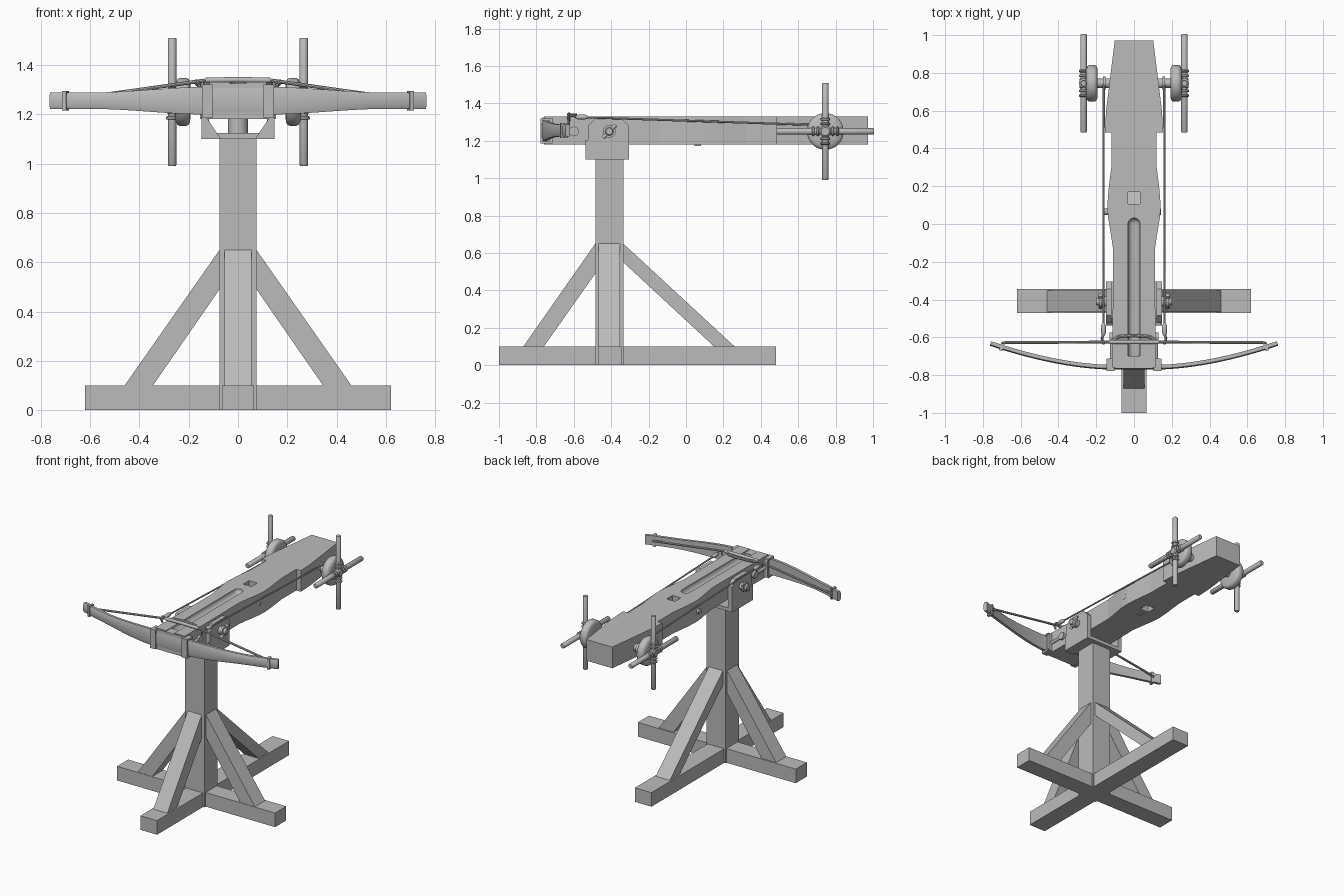
import bpy, bmesh, math
from mathutils import Vector

cube = bpy.data.objects.get("Cube")
if cube:
    bpy.data.objects.remove(cube, do_unlink=True)

wood = bpy.data.materials.new("plain_grey")
wood.use_nodes = True
wood.diffuse_color = (0.5, 0.5, 0.5, 1)
wood.node_tree.nodes["Principled BSDF"].inputs["Base Color"].default_value = (0.5, 0.5, 0.5, 1)


def make(name, bm, smooth=False):
    bmesh.ops.recalc_face_normals(bm, faces=bm.faces)
    me = bpy.data.meshes.new(name)
    bm.to_mesh(me)
    bm.free()
    ob = bpy.data.objects.new(name, me)
    bpy.context.collection.objects.link(ob)
    me.materials.append(wood)
    if smooth:
        bpy.ops.object.select_all(action='DESELECT')
        ob.select_set(True)
        bpy.context.view_layer.objects.active = ob
        bpy.ops.object.shade_smooth_by_angle(angle=math.radians(40))
    return ob


def box(name, xs, ys, zs):
    bm = bmesh.new()
    bmesh.ops.create_cube(bm, size=1)
    for v in bm.verts:
        v.co = [a[0] if c < 0 else a[1] for c, a in zip(v.co, (xs, ys, zs))]
    return make(name, bm)


def prism(name, pts, lo, hi, place):
    """Extrude a 2D outline from lo to hi; place maps (u, v, w) to a point."""
    bm = bmesh.new()
    rings = [[bm.verts.new(place(u, v, w)) for u, v in pts] for w in (lo, hi)]
    bm.faces.new(rings[0])
    bm.faces.new(rings[1])
    n = len(pts)
    for i in range(n):
        j = (i + 1) % n
        bm.faces.new((rings[0][i], rings[0][j], rings[1][j], rings[1][i]))
    return make(name, bm)


def lathe(name, profile, a, axis, seg=24):
    """Revolve (distance, radius) pairs about an axis through point a."""
    d = Vector(axis).normalized()
    side = d.orthogonal().normalized()
    up = d.cross(side)
    bm = bmesh.new()
    rings = []
    for t, r in profile:
        rings.append([bm.verts.new(Vector(a) + d * t + r * (side * math.cos(k) + up * math.sin(k)))
                      for k in (2 * math.pi * i / seg for i in range(seg))])
    for p, q in zip(rings, rings[1:]):
        for i in range(seg):
            j = (i + 1) % seg
            bm.faces.new((p[i], p[j], q[j], q[i]))
    bm.faces.new(rings[0])
    bm.faces.new(rings[-1])
    return make(name, bm, True)


def rod(name, a, b, r, seg=16):
    d = Vector(b) - Vector(a)
    return lathe(name, [(0, r), (d.length, r)], a, d, seg)


def ring(name, c, axis, r, t):
    return lathe(name, [(-t, r * .8), (-t * .5, r), (t * .5, r), (t, r * .8)], c, axis, 16)


def cut(ob, cutter):
    cutter.hide_render = True
    m = ob.modifiers.new("cut", 'BOOLEAN')
    m.operation, m.solver, m.object = 'DIFFERENCE', 'EXACT', cutter
    bpy.context.view_layer.update()
    ev = ob.evaluated_get(bpy.context.evaluated_depsgraph_get())
    me = bpy.data.meshes.new_from_object(ev)
    ob.modifiers.clear()
    ob.data = me
    bpy.data.objects.remove(cutter, do_unlink=True)


PY = -0.41   # post centre
# Stand
box("post", (-.075, .075), (PY - .075, PY + .075), (0, 1.1))
box("base_beam_side", (-.62, .62), (-.47, -.345), (0, .1))
box("base_beam_long", (-.065, .065), (-1, .48), (0, .1))
for s, n in ((-1, "right"), (1, "left")):
    prism(n + "_brace", [(.075, .65), (.46, .1), (.345, .1), (.075, .49)], PY - .057, PY + .057,
          lambda u, v, w: (s * u, w, v))
prism("front_brace", [(-.485, .65), (-.87, .1), (-.76, .1), (-.485, .49)], -.055, .055,
      lambda u, v, w: (w, u, v))
prism("rear_brace", [(-.335, .65), (.26, .1), (.15, .1), (-.335, .55)], -.055, .055,
      lambda u, v, w: (w, u, v))

# Swivel cradle
box("cradle_floor", (-.148, .148), (-.525, -.305), (1.1, 1.125))
rod("swivel_neck", (0, PY, 1.1), (0, PY, 1.19), .04, 24)

# Stock with bolt groove and trigger slot
half = [(.115, -.76), (.11, -.14), (.12, -.07), (.138, .04), (.141, .1), (.135, .18), (.118, .32),
        (.118, .485), (.154, .485), (.148, .6), (.102, .972)]
outline = half + [(-x, y) for x, y in reversed(half)]
stock = prism("stock", outline, 1.18, 1.33, lambda u, v, w: (u, v, w))
R = .032
groove = [(0, R)] + [(.77 + R * math.sin(a), max(R * math.cos(a), .0005))
                     for a in (i * math.pi / 16 for i in range(9))]
cut(stock, lathe("groove_cutter", groove, (0, -.77, 1.328), (0, 1, 0)))
cut(stock, box("slot_cutter", (-.033, .033), (.105, .17), (1.1, 1.4)))
rod("trigger_pin", (-.155, .065, 1.25), (.142, .065, 1.25), .017)
box("trigger_tip", (-.018, .018), (.045, .08), (1.172, 1.19))

# Bow: tapered limbs swept along a curve
def limb_y(x):
    return -.757 + .125 * max(0, (abs(x) - .13) / .63) ** 1.7


def limb_h(x):
    t = min(1, max(0, (abs(x) - .12) / .48))
    return .056 - .023 * t * t * (3 - 2 * t)


bm = bmesh.new()
prev = None
N = 48
for i in range(N + 1):
    x = -.76 + 1.52 * i / N
    slope = (limb_y(x + .005) - limb_y(x - .005)) / .01
    nrm = Vector((-slope, 1, 0)).normalized()
    h, z = limb_h(x), 1.255
    loop = []
    for d, k in ((-.013, -.6), (-.013, .6), (-.007, 1), (.012, 1), (.012, -1), (-.007, -1)):
        loop.append(bm.verts.new(Vector((x, limb_y(x), z + k * h)) + nrm * d))
    if prev:
        for a in range(6):
            b = (a + 1) % 6
            bm.faces.new((prev[a], prev[b], loop[b], loop[a]))
    else:
        bm.faces.new(loop)
    prev = loop
bm.faces.new(prev)
make("bow", bm, True)
box("bow_seat", (-.1, .1), (-.766, -.7), (1.185, 1.325))


def rope(name, pts, r):
    for i, (a, b) in enumerate(zip(pts, pts[1:])):
        rod(f"{name}_{i + 1}", a, b, r, 8)


for s, n in ((-1, "right"), (1, "left")):
    # Cradle cheek, front gusset, side pivot with its locking bar
    prism(n + "_cradle_cheek", [(-.525, 1.1), (-.305, 1.1), (-.305, 1.28), (-.345, 1.32),
                                (-.485, 1.32), (-.525, 1.28)],
          s * .118, s * .148, lambda u, v, w: (w, u, v))
    prism(n + "_cradle_gusset", [(.07, 1.1), (.148, 1.1), (.148, 1.205), (.14, 1.205)], -.537, -.5,
          lambda u, v, w: (s * u, w, v))
    lathe(n + "_pivot", [(0, .026), (.03, .026), (.03, .034), (.045, .034), (.045, .022), (.06, .018)],
          (s * .14, -.41, 1.25), (s, 0, 0))
    rod(n + "_pivot_bar", (s * .178, -.444, 1.216), (s * .178, -.376, 1.284), .011)

    # Bow clamps and tip collars
    box(n + "_clamp_front", (s * .103, s * .145), (-.778, -.765), (1.19, 1.318))
    box(n + "_clamp_top", (s * .103, s * .145), (-.778, -.715), (1.308, 1.32))
    box(n + "_clamp_bottom", (s * .103, s * .145), (-.778, -.715), (1.185, 1.197))
    box(n + "_clamp_back", (s * .103, s * .14), (-.73, -.712), (1.19, 1.318))
    rod(n + "_clamp_stem", (s * .115, -.715, 1.25), (s * .115, -.6, 1.25), .012)
    rod(n + "_stock_stud", (s * .1, -.6, 1.25), (s * .13, -.6, 1.25), .026)
    yt = limb_y(.7)
    collar = box(n + "_tip_collar", (-.009, .009), (-.02, .02), (-.039, .039))
    collar.location = (s * .7, yt, 1.255)
    collar.rotation_euler.z = s * math.atan(.31)

    # Bowstring half and its lashing at the tip
    rope(n + "_bowstring", [(s * .7, yt + .02, 1.255), (s * .68, -.628, 1.26),
                            (s * .13, -.625, 1.338), (0, -.625, 1.34)], .0075)
    rod(n + "_string_serving", (s * .13, -.625, 1.338), (0, -.625, 1.34), .011)
    rope(n + "_claw_arm", [(s * .115, -.622, 1.335), (s * .085, -.597, 1.338), (0, -.59, 1.338)], .009)

    # Draw rope and hook
    rope(n + "_draw_rope", [(s * .162, -.53, 1.325), (s * .16, .735, 1.283)], .0055)
    lathe(n + "_hook_socket", [(0, .008), (.015, .014), (.05, .014), (.065, .007)],
          (s * .162, -.59, 1.327), (0, 1, 0), 12)
    rope(n + "_hook", [(s * .162, -.585, 1.327), (s * .17, -.605, 1.335), (s * .162, -.632, 1.33),
                       (s * .155, -.625, 1.305)], .007)

    # Winch: axle, bulging wheel, handspikes
    W = (0, .745, 1.25)
    lathe(n + "_winch_axle", [(.09, .026), (.15, .026), (.15, .036), (.165, .036), (.165, .024),
                              (.285, .024)], W, (s, 0, 0))
    lathe(n + "_winch_wheel", [(.192, .035), (.194, .08), (.2, .093), (.21, .098), (.236, .098),
                               (.246, .092), (.253, .075), (.256, .03)], W, (s, 0, 0), 36)
    c = Vector((s * .267, .745, 1.25))
    lathe(n + "_winch_hub", [(-.02, .03), (.015, .03), (.022, .022)], c, (s, 0, 0))
    for axis, tag in ((Vector((0, 1, 0)), "level"), (Vector((0, 0, 1)), "upright")):
        lathe(f"{n}_{tag}_handspike", [(-.26, .014), (-.255, .0175), (.255, .0175), (.26, .014)],
              c, axis, 16)
        for k in (-.065, -.04, .04, .065):
            ring(f"{n}_{tag}_spike_band", c + axis * k, axis, .025, .007)
